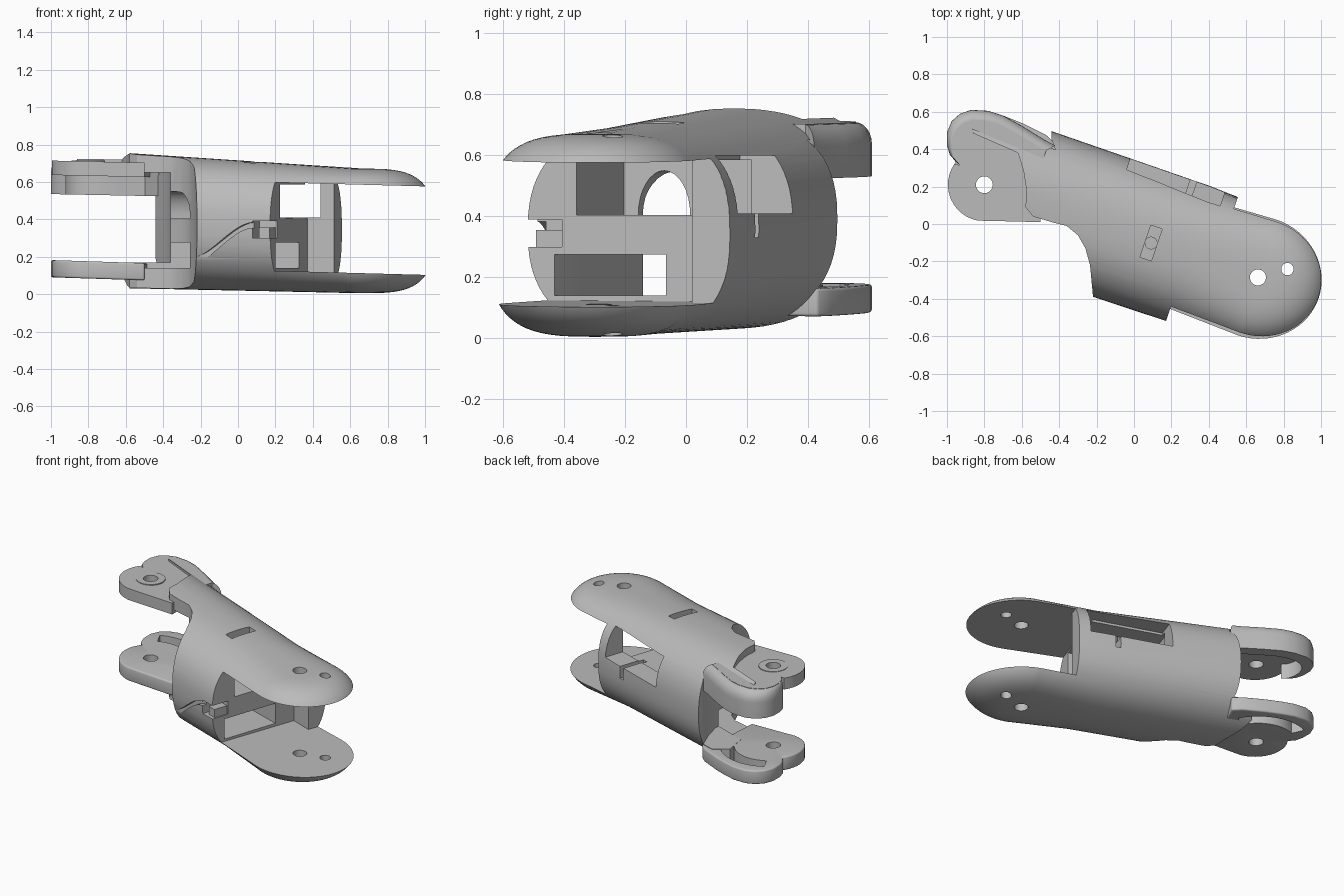
import bpy, bmesh, math
from math import sin, cos, pi, radians

if "Cube" in bpy.data.objects:
    bpy.data.objects.remove(bpy.data.objects["Cube"])

AXIS = radians(-18.8)
HINGE = (-0.8, 0.21)

grey = bpy.data.materials.new("light grey plastic")
grey.use_nodes = True
COLOUR = (0.5, 0.5, 0.5, 1)
grey.diffuse_color = COLOUR
grey.node_tree.nodes["Principled BSDF"].inputs["Base Color"].default_value = COLOUR


def place(u, v):
    """Along-the-tube and sideways distances to ground coordinates."""
    return (u * cos(AXIS) - v * sin(AXIS), -0.06 + u * sin(AXIS) + v * cos(AXIS))


def finish(name, bm):
    bmesh.ops.recalc_face_normals(bm, faces=bm.faces)
    mesh = bpy.data.meshes.new(name)
    bm.to_mesh(mesh)
    bm.free()
    mesh.materials.append(grey)
    obj = bpy.data.objects.new(name, mesh)
    bpy.context.collection.objects.link(obj)
    return obj


def stack(name, rings):
    """Closed solid through a pile of rings of equal length."""
    bm = bmesh.new()
    rings = [[bm.verts.new(p) for p in ring] for ring in rings]
    count = len(rings[0])
    for lower, upper in zip(rings, rings[1:]):
        for i in range(count):
            j = (i + 1) % count
            bm.faces.new((lower[i], lower[j], upper[j], upper[i]))
    bm.faces.new(rings[0])
    bm.faces.new(rings[-1])
    return finish(name, bm)


def prism(name, outline, low, high, tilt=0.0):
    """Upright prism on a ground outline, its ends tilting along x."""
    return stack(name, [[(x, y, z + tilt * x) for x, y in outline] for z in (low, high)])


def channel(name, corners, low, high):
    return prism(name, [place(u, v) for u, v in corners], low, high)


def box(name, u0, u1, v0, v1, low, high):
    return channel(name, [(u0, v0), (u1, v0), (u1, v1), (u0, v1)], low, high)


def arc(centre, radius, start=0, end=360, steps=32):
    angles = [radians(start + (end - start) * i / steps) for i in range(steps + 1)]
    return [(centre[0] + radius * cos(a), centre[1] + radius * sin(a)) for a in angles]


def disc(name, centre, radius, low, high):
    return prism(name, arc(centre, radius)[:-1], low, high)


def toward_hinge(outline, amount):
    return [(x + (HINGE[0] - x) * amount, y + (HINGE[1] - y) * amount) for x, y in outline]


def activate(obj):
    bpy.ops.object.select_all(action='DESELECT')
    obj.select_set(True)
    bpy.context.view_layer.objects.active = obj


def cut(obj, *cutters):
    for cutter in cutters:
        mod = obj.modifiers.new("cut", 'BOOLEAN')
        mod.operation, mod.solver, mod.object = 'DIFFERENCE', 'EXACT', cutter
        activate(obj)
        bpy.ops.object.modifier_apply(modifier=mod.name)
        bpy.data.objects.remove(cutter)


def soften(obj, width):
    mod = obj.modifiers.new("soft edges", 'BEVEL')
    mod.width, mod.segments, mod.angle_limit = width, 3, radians(50)
    activate(obj)
    bpy.ops.object.modifier_apply(modifier=mod.name)


def tube_solid():
    """Stacked stadium outlines: round section, boxier domed far end."""
    layers, turns = 40, 32
    rings = []
    for k in range(layers + 1):
        a = -pi / 2 + pi * k / layers
        rise = math.copysign(abs(sin(a)) ** 0.75, a) * 0.9999
        near, tip = (r * (1 - abs(rise) ** n) ** (1 / n) for r, n in ((0.38, 2.4), (0.36, 3.3)))
        path = [(0.7 + 1.07 * tip * cos(t), tip * sin(t))
                for t in (-pi / 2 + pi * i / turns for i in range(turns + 1))]
        path += [(0.3, near), (-1.15, 1.02 * near), (-1.15, -1.02 * near), (0.3, -near)]
        ring = []
        for u, v in path:
            s = min(u, 0.7)
            z = 0.367 - 0.0415 * s + rise * (0.348 - 0.0215 * s)
            ring.append((*place(u, v), z))
        rings.append(ring)
    return stack("tube_body", rings)


# Hollow body with the fork at its far end; its upper shell runs on over the arm
body = tube_solid()
fork = [place(u, v) for u, v in ((0.31, -0.6), (1.3, -0.6), (1.3, 0.6),
                                 (0.46, 0.6), (0.46, 0.24), (0.31, 0.24))]
outside = [(-1.4, 0.9), (-1.4, -0.7), (-0.22, -0.7)]
knuckle = [(-0.22, -0.38), (-0.235, -0.22), (-0.26, -0.13), (-0.3, -0.06), (-0.36, -0.01),
           (-0.44, 0.01), (-0.54, 0.04), (-0.58, 0.09), (-0.575, 0.18), (-0.59, 0.28)]
lower_end = outside + knuckle + [(-0.61, 0.4), (-0.45, 0.51), (-0.38, 0.8)]
upper_end = outside + knuckle + [(-0.62, 0.38), (-0.86, 0.485), (-0.88, 0.58), (-0.88, 0.9)]
swing = [(-0.4, -0.6), (-0.36, -0.1), (-0.36, 0.2), (-0.39, 0.32), (-0.44, 0.45),
         (-0.45, 0.8), (-1.3, 0.8), (-1.3, -0.6)]
arch = [(-0.07 + 0.09 * cos(pi * i / 16), 0.405 + 0.145 * sin(pi * i / 16)) for i in range(17)]
# Cord groove rising along the front of the tube
trail = [(t / 12, t / 12 * t / 12 * (3 - t / 6)) for t in range(13)]
groove = [[(*place(-0.15 + 0.37 * t, v), 0.18 + 0.19 * s + dz)
           for v, dz in ((-0.5, -0.014), (-0.5, 0.014), (-0.35, 0.014), (-0.35, -0.014))]
          for t, s in trail]
cut(body,
    stack("cord_groove", groove),
    prism("fork_gap", fork, 0.13, 0.603, -0.027),
    prism("lower_end_cut", lower_end, -0.5, 0.5),
    prism("upper_end_cut", upper_end, 0.49, 1.5),
    prism("swing_pocket", swing, 0.17, 0.65),
    box("upper_channel", -0.17, 0.4, -0.21, 0.24, 0.405, 0.585),
    stack("arch_tunnel", [[(*place(u, v), z) for v, z in arch] for u in (-0.8, 0.1)]),
    channel("lower_channel", [(0.4, -0.31), (-0.2, -0.16), (-0.8, -0.16), (-0.8, 0.1), (0.4, 0.1)],
            0.14, 0.275),
    box("side_window", -0.15, 0.385, 0.2, 0.6, 0.41, 0.6),
    box("window_notch", 0.19, 0.225, 0.2, 0.6, 0.33, 0.45),
    box("top_slot", 0.068, 0.132, -0.1, 0.08, 0.5, 1),
    box("front_notch", 0.21, 0.35, -0.5, -0.26, 0.3, 0.39),
    disc("pivot_hole", place(0.7, 0), 0.043, -1, 2),
    disc("pin_hole", place(0.835, 0.093), 0.033, -1, 2))

# Small fittings: tab in the front notch, pin held in the top slot
tab = box("notch_tab", 0.24, 0.3, -0.355, -0.25, 0.295, 0.355)
pin = disc("slot_pin", place(0.1, -0.01), 0.034, 0.59, 0.66)

# Hinge plates at the near end, each with an arm along the back
arm_edge = [(-0.95, 0.33), (-0.985, 0.37), (-1, 0.42), (-1, 0.49), (-0.975, 0.55),
            (-0.93, 0.59), (-0.87, 0.61), (-0.78, 0.605), (-0.7, 0.58)]
lower_join = [(-0.6, 0.54), (-0.47, 0.475), (-0.42, 0.43)]
upper_join = [(-0.6, 0.525), (-0.47, 0.445), (-0.42, 0.42)]
heel = [(-0.5, 0.01), (-0.7, 0.015)] + arc(HINGE, 0.195, 260, 145, 12)
upper = prism("upper_hinge_plate", heel + toward_hinge(arm_edge + upper_join, 0.13) + [(-0.5, 0.3)],
              0.615, 0.692, -0.022)
lower = prism("lower_hinge_plate", heel + arm_edge + lower_join + [(-0.48, 0.3)],
              0.058, 0.15, -0.032)
soften(lower, 0.025)
slot = arc(HINGE, 0.325, 30, 115, 20) + arc(HINGE, 0.24, 115, 30, 20)
cut(lower,
    prism("arc_slot", slot, -0.5, 0.5),
    disc("lower_hinge_hole", HINGE, 0.045, -1, 1))

# Flush ring round the upper hinge hole
ring = disc("hinge_ring", HINGE, 0.09, 0.65, 0.714)
for part in (upper, ring):
    cut(part, disc("upper_hinge_hole", HINGE, 0.045, -1, 2))

# Rim of the upper arm, rounded over at the top
rim_edge = arm_edge + upper_join
rim_rings = []
for step in range(-1, 7):
    a = max(step, 0) / 6 * pi / 2
    base = 0.515 if step < 0 else 0.62 + 0.072 * sin(a)
    outline = toward_hinge(rim_edge, 0.14 * (1 - cos(a))) + toward_hinge(rim_edge, 0.2)[::-1]
    rim_rings.append([(x, y, base - 0.02 * x) for x, y in outline])
rim = stack("upper_arm_rim", rim_rings)

for part in (body, tab, pin, upper, lower, ring, rim):
    activate(part)
    bpy.ops.object.shade_smooth_by_angle(angle=radians(32))
